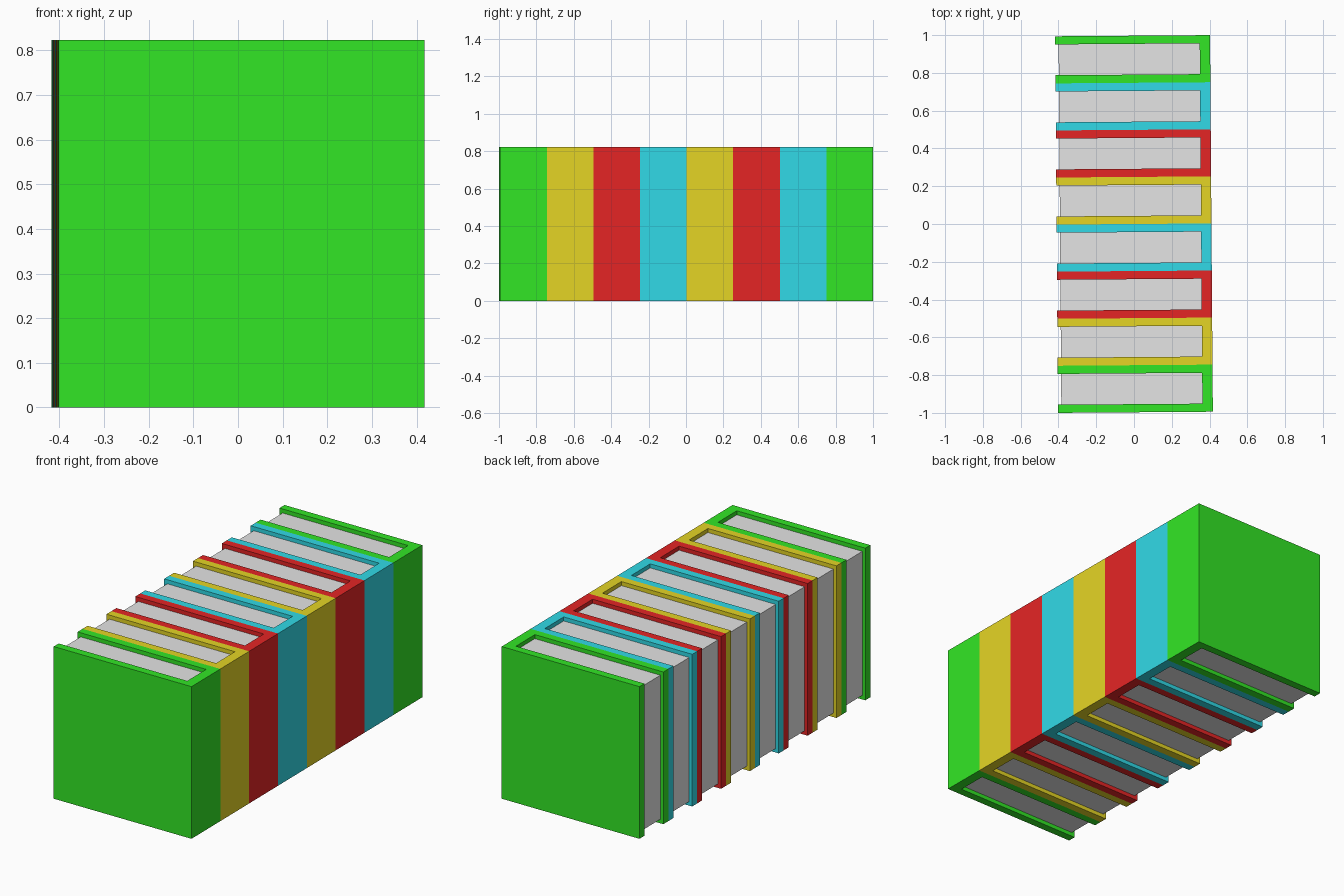
import bpy, bmesh, math
from mathutils import Matrix

cube = bpy.data.objects.get("Cube")
if cube:
    bpy.data.objects.remove(cube, do_unlink=True)


def material(name, rgb):
    m = bpy.data.materials.new(name)
    m.use_nodes = True
    m.diffuse_color = (*rgb, 1)
    m.node_tree.nodes["Principled BSDF"].inputs["Base Color"].default_value = (*rgb, 1)
    return m


mats = {
    "green": material("green cover", (0.032, 0.79, 0.019)),
    "gold": material("gold cover", (0.78, 0.665, 0.018)),
    "red": material("red cover", (0.78, 0.018, 0.018)),
    "cyan": material("cyan cover", (0.031, 0.71, 0.81)),
}
paper = material("grey paper", (0.78, 0.78, 0.78))

HALF, HEIGHT, THICK = 0.41, 0.823, 0.2492      # book size
BOARD, SPINE = 0.043, 0.055                    # cover boards and spine
RECESS, INSET = 0.022, 0.018                   # page recess at the ends and open side
TILT = Matrix.Rotation(math.radians(0.43), 4, "Z")


def prism(name, outline, z0, z1, y, mat):
    """Extrude a flat outline from z0 to z1, shift it along the row and turn it."""
    bm = bmesh.new()
    face = bm.faces.new([bm.verts.new((px, py + y, z0)) for px, py in outline])
    ext = bmesh.ops.extrude_face_region(bm, geom=[face])["geom"]
    top = [v for v in ext if isinstance(v, bmesh.types.BMVert)]
    bmesh.ops.translate(bm, verts=top, vec=(0, 0, z1 - z0))
    bmesh.ops.recalc_face_normals(bm, faces=bm.faces)
    bm.transform(TILT)
    me = bpy.data.meshes.new(name)
    bm.to_mesh(me)
    bm.free()
    me.materials.append(mat)
    ob = bpy.data.objects.new(name, me)
    bpy.context.collection.objects.link(ob)


# U-shaped cover: two boards joined by the spine on +x
h, inner = THICK / 2, THICK / 2 - BOARD
cover = [(-HALF, -h), (HALF, -h), (HALF, h), (-HALF, h),
         (-HALF, inner), (HALF - SPINE, inner), (HALF - SPINE, -inner), (-HALF, -inner)]
# Page block, recessed at the top, bottom and open side
px0, px1 = -HALF + INSET, HALF - SPINE
pages = [(px0, -inner), (px1, -inner), (px1, inner), (px0, inner)]

row = ["green", "gold", "red", "cyan", "gold", "red", "cyan", "green"]
for i, colour in enumerate(row):
    y = (i - (len(row) - 1) / 2) * THICK
    prism(f"book_cover_{i + 1}", cover, 0, HEIGHT, y, mats[colour])
    prism(f"book_pages_{i + 1}", pages, RECESS, HEIGHT - RECESS, y, paper)
